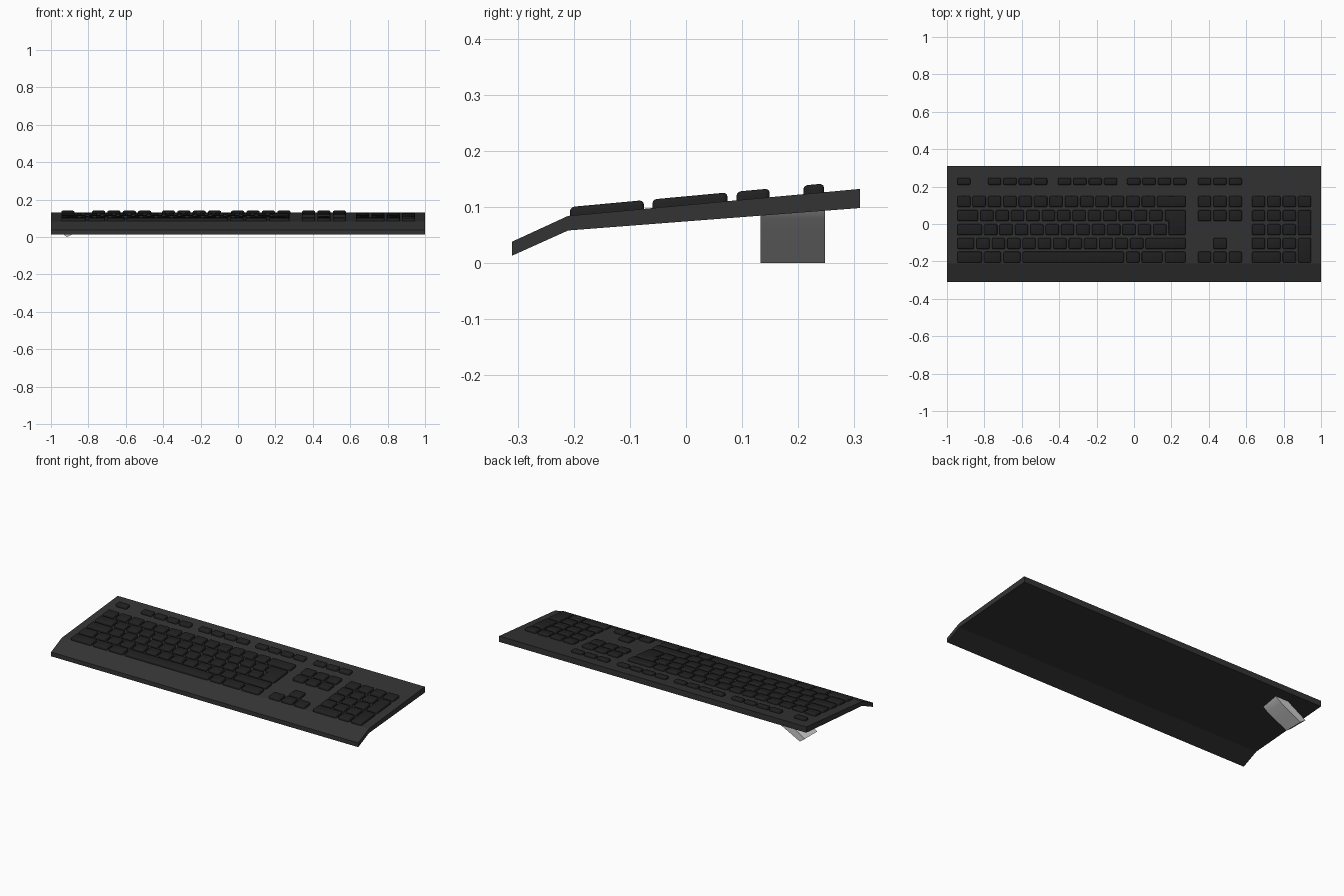
import bpy, bmesh

if "Cube" in bpy.data.objects:
    bpy.data.objects.remove(bpy.data.objects["Cube"])

U = 0.0822          # one key unit
GAP = 0.012
X0 = -0.945         # left edge of key field
ROWS = [(0.209, 0.246), (0.090, 0.149), (0.015, 0.074),
        (-0.060, -0.001), (-0.134, -0.075), (-0.207, -0.148)]


def material(name, v):
    m = bpy.data.materials.new(name)
    m.diffuse_color = (v, v, v, 1)
    m.use_nodes = True
    m.node_tree.nodes["Principled BSDF"].inputs["Base Color"].default_value = m.diffuse_color
    return m


CASE = material("case_dark", 0.034)
KEYS = material("key_black", 0.015)


def deck(y):
    """Height of the sloped top deck."""
    return 0.084 + (y + 0.21) * 0.048 / 0.52


def finish(name, bm, mat=None):
    bmesh.ops.recalc_face_normals(bm, faces=bm.faces)
    me = bpy.data.meshes.new(name)
    bm.to_mesh(me)
    bm.free()
    ob = bpy.data.objects.new(name, me)
    bpy.context.collection.objects.link(ob)
    if mat:
        me.materials.append(mat)
    return ob


def smooth(ob, angle):
    bpy.ops.object.select_all(action='DESELECT')
    ob.select_set(True)
    bpy.context.view_layer.objects.active = ob
    bpy.ops.object.shade_smooth_by_angle(angle=angle)


def prism(bm, pts, vec):
    """Extrude a closed outline along vec."""
    face = bm.faces.new([bm.verts.new(p) for p in pts])
    res = bmesh.ops.extrude_face_region(bm, geom=[face])
    top = [g for g in res['geom'] if isinstance(g, bmesh.types.BMVert)]
    bmesh.ops.translate(bm, verts=top, vec=vec)


def keycap(bm, outline):
    """Rounded keycap from an xy outline, sitting on the deck."""
    tmp = bmesh.new()
    prism(tmp, [(x, y, deck(y) - 0.006) for x, y in outline], (0, 0, 0.0215))
    edges = [e for e in tmp.edges
             if any(v.co.z > deck(v.co.y) for v in e.verts)]
    bmesh.ops.bevel(tmp, geom=edges, offset=0.008, segments=3, profile=0.5,
                    affect='EDGES')
    me = bpy.data.meshes.new("tmp")
    tmp.to_mesh(me)
    tmp.free()
    bm.from_mesh(me)
    bpy.data.meshes.remove(me)


def key(bm, u, w, row, last=None):
    """Key at u units, w units wide, spanning row..last."""
    x1, x2 = X0 + u * U, X0 + (u + w) * U - GAP
    y1, y2 = ROWS[row if last is None else last][0], ROWS[row][1]
    keycap(bm, [(x1, y1), (x2, y1), (x2, y2), (x1, y2)])


def run(bm, u, widths, row):
    for w in widths:
        key(bm, u, w, row)
        u += w


# Case: bent plate with a sloping front lip
bm = bmesh.new()
profile = [(-0.31, 0.013), (-0.21, 0.058), (0.31, 0.098),
           (0.31, 0.132), (-0.21, 0.084), (-0.31, 0.038)]
prism(bm, [(-1, y, z) for y, z in profile], (2, 0, 0))
finish("case", bm, CASE)

# Main typing block
bm = bmesh.new()
run(bm, 0, [1] * 13 + [2], 1)
run(bm, 0, [1.5] + [1] * 12, 2)
run(bm, 0, [1.75] + [1] * 12, 3)
run(bm, 0, [1.25] + [1] * 11 + [2.75], 4)
run(bm, 0, [1.75, 1.25, 1.25, 6.75, 1, 1.5, 1.5], 5)
# Stepped tall key at the right
xa, xb, xc = X0 + 13.5 * U, X0 + 13.75 * U, X0 + 15 * U - GAP
keycap(bm, [(xb, ROWS[3][0]), (xc, ROWS[3][0]), (xc, ROWS[2][1]),
            (xa, ROWS[2][1]), (xa, ROWS[2][0]), (xb, ROWS[2][0])])
smooth(finish("main_keys", bm, KEYS), 0.7)

# Function row
bm = bmesh.new()
key(bm, 0, 1, 0)
for u in (2, 6.55, 11.05):
    run(bm, u, [1] * 4, 0)
smooth(finish("function_keys", bm, KEYS), 0.7)

# Navigation cluster and arrows
bm = bmesh.new()
NAV = 15.66
for row in (0, 1, 2, 5):
    run(bm, NAV, [1] * 3, row)
key(bm, NAV + 1, 1, 4)
smooth(finish("navigation_keys", bm, KEYS), 0.7)

# Number pad
bm = bmesh.new()
PAD = 19.17
run(bm, PAD, [1] * 4, 1)
for row in (2, 3, 4):
    run(bm, PAD, [1] * 3, row)
run(bm, PAD, [2, 1], 5)
key(bm, PAD + 3, 1, 2, 3)
key(bm, PAD + 3, 1, 4, 5)
smooth(finish("number_keys", bm, KEYS), 0.7)

# Single folding foot slanting outward under the left rear
bm = bmesh.new()
foot = [(-0.915, 0), (-0.85, 0.033), (-0.785, 0.066), (-0.745, 0.095),
        (-0.735, 0.112), (-0.80, 0.112), (-0.87, 0.07), (-0.948, 0.024)]
prism(bm, [(x, 0.133, z) for x, z in foot], (0, 0.115, 0))
smooth(finish("folding_foot", bm), 0.6)
